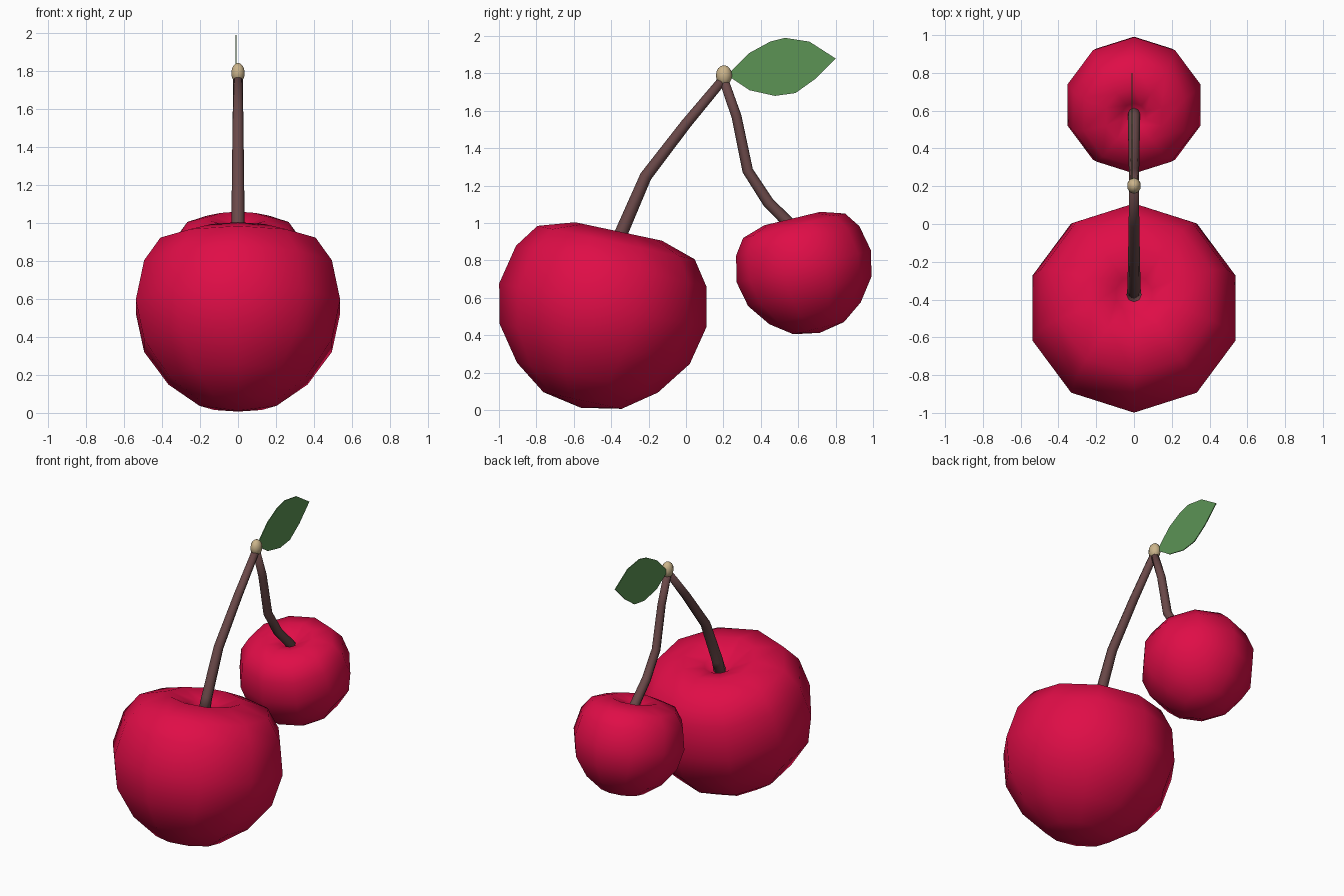
import bpy, bmesh, math
from mathutils import Vector, Matrix

if "Cube" in bpy.data.objects:
    bpy.data.objects.remove(bpy.data.objects["Cube"])


def material(name, rgb):
    m = bpy.data.materials.new(name)
    m.diffuse_color = (*rgb, 1)
    m.use_nodes = True
    m.node_tree.nodes["Principled BSDF"].inputs["Base Color"].default_value = m.diffuse_color
    return m


RED = material("cherry red", (0.74, 0.004, 0.063))
BROWN = material("stem brown", (0.145, 0.066, 0.066))
GREEN = material("leaf green", (0.107, 0.296, 0.091))
BEIGE = material("knob beige", (0.60, 0.46, 0.26))


def finish(bm, name, mat, smooth=True, closed=True):
    if closed:
        bmesh.ops.recalc_face_normals(bm, faces=bm.faces)
    me = bpy.data.meshes.new(name)
    bm.to_mesh(me)
    bm.free()
    me.materials.append(mat)
    for p in me.polygons:
        p.use_smooth = smooth
    ob = bpy.data.objects.new(name, me)
    bpy.context.collection.objects.link(ob)
    return ob


def bridge(bm, rings):
    for a, b in zip(rings, rings[1:]):
        n = len(a)
        for i in range(n):
            j = (i + 1) % n
            bm.faces.new((a[i], a[j], b[j], b[i]))


# Cherry: ten-sided lathe (radius, height) with a dimple at the top
PROFILE = [(0.214, -0.52), (0.385, -0.395), (0.52, -0.21), (0.566, 0.0),
           (0.52, 0.215), (0.43, 0.343), (0.237, 0.404), (0.10, 0.355)]


def cherry(name, centre, size, tilt):
    bm = bmesh.new()
    n = 10
    rings = [[bm.verts.new((r * math.sin(math.tau * i / n),
                            r * math.cos(math.tau * i / n), z)) for i in range(n)]
             for r, z in PROFILE]
    bridge(bm, rings)
    for ring, z in ((rings[0], -0.56), (rings[-1], 0.28)):
        tip = bm.verts.new((0, 0, z))
        for i in range(n):
            bm.faces.new((ring[i], ring[(i + 1) % n], tip))
    bm.transform(Matrix.Translation(centre) @ Matrix.Rotation(math.radians(tilt), 4, 'X')
                 @ Matrix.Scale(size, 4))
    finish(bm, name, RED)


cherry("large_cherry", (0, -0.445, 0.56), 1.0, -12)
cherry("small_cherry", (0, 0.63, 0.768), 0.652, 13.5)


# Stem: tapered eight-sided tube along a path in the y-z plane
def stem(name, path, r0, r1):
    bm = bmesh.new()
    pts = [Vector((0, y, z)) for y, z in path]
    rings = []
    for k, p in enumerate(pts):
        d = (pts[min(k + 1, len(pts) - 1)] - pts[max(k - 1, 0)]).normalized()
        side = Vector((0, d.z, -d.y))
        r = r0 + (r1 - r0) * k / (len(pts) - 1)
        rings.append([bm.verts.new(p + r * (math.cos(a) * Vector((1, 0, 0)) + math.sin(a) * side))
                      for a in (math.tau * i / 8 for i in range(8))])
    bridge(bm, rings)
    bm.faces.new(rings[0])
    bm.faces.new(rings[-1])
    finish(bm, name, BROWN)


stem("large_stem", [(0.2, 1.77), (0.0, 1.53), (-0.215, 1.25), (-0.345, 0.95), (-0.375, 0.86)],
     0.025, 0.039)
stem("small_stem", [(0.2, 1.77), (0.27, 1.57), (0.33, 1.28), (0.44, 1.11), (0.56, 0.99), (0.60, 0.94)],
     0.025, 0.034)

# Knob joining the stems
bm = bmesh.new()
bmesh.ops.create_uvsphere(bm, u_segments=10, v_segments=8, radius=1)
bm.transform(Matrix.Translation((0, 0.203, 1.79)) @ Matrix.Diagonal((0.037, 0.043, 0.054, 1)))
finish(bm, "knob", BEIGE)

# Leaf: flat thin blade
bm = bmesh.new()
outline = [(0.22, 1.79), (0.34, 1.91), (0.45, 1.97), (0.53, 1.99), (0.66, 1.97), (0.80, 1.88),
           (0.69, 1.77), (0.585, 1.695), (0.475, 1.68), (0.34, 1.71)]
rings = [[bm.verts.new((x, y, z)) for y, z in outline] for x in (-0.013, -0.007)]
bridge(bm, rings)
bm.faces.new(rings[0])
bm.faces.new(rings[1])
finish(bm, "leaf", GREEN, smooth=False)
